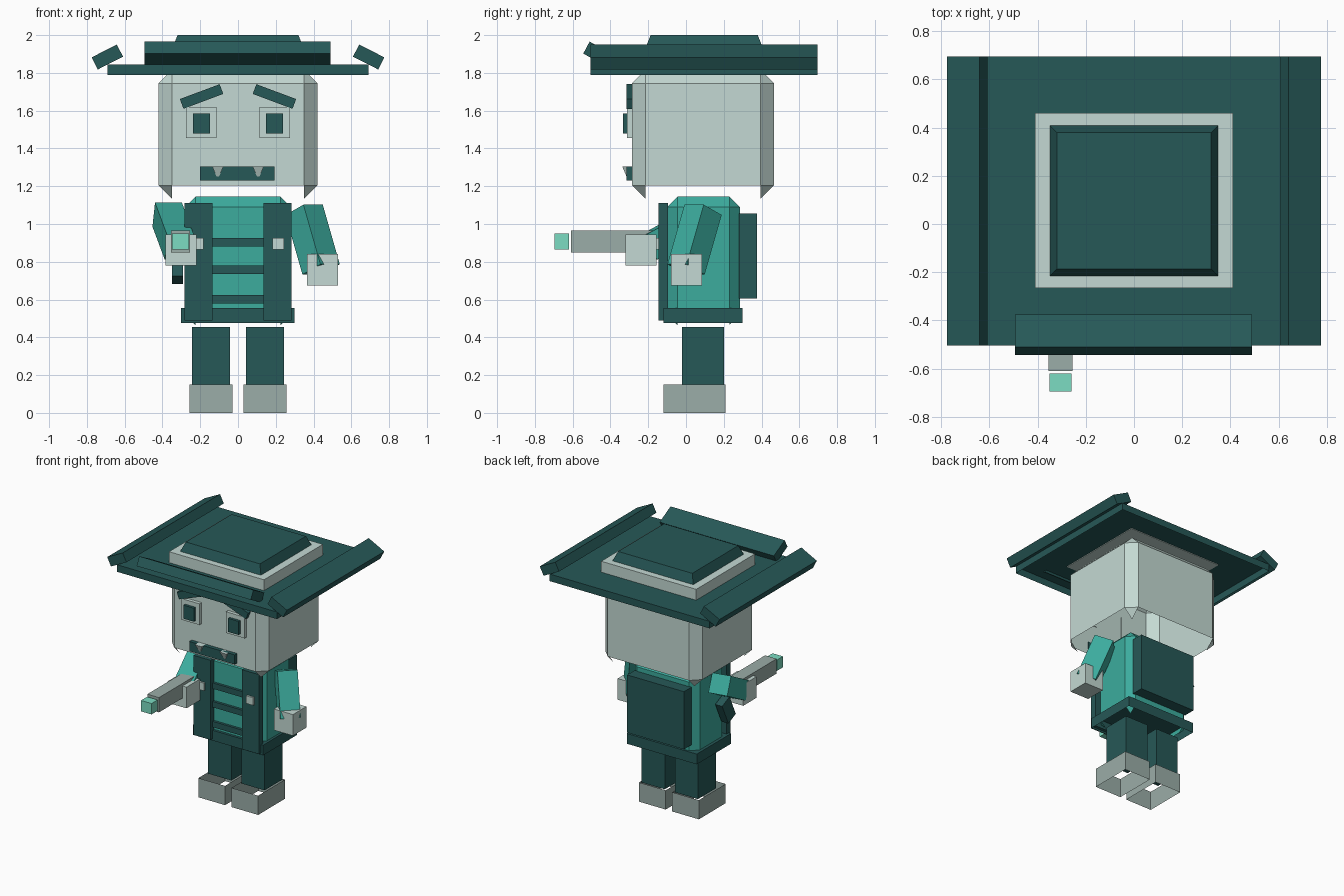
import bpy, bmesh
from math import radians
from mathutils import Matrix, Vector, Euler

cube = bpy.data.objects.get("Cube")
if cube:
    bpy.data.objects.remove(cube, do_unlink=True)


def material(name, rgb):
    lin = [((c / 255 + 0.055) / 1.055) ** 2.4 for c in rgb] + [1]
    m = bpy.data.materials.new(name)
    m.use_nodes = True
    m.diffuse_color = lin
    m.node_tree.nodes["Principled BSDF"].inputs["Base Color"].default_value = lin
    return m


DARK = material("dark teal", (38, 88, 87))
PALE = material("pale grey", (196, 217, 211))
GREY = material("mid grey", (155, 173, 168))
TEAL = material("teal", (60, 172, 158))
MINT = material("mint", (124, 220, 194))


def finish(name, bm, mat):
    mesh = bpy.data.meshes.new(name)
    bm.to_mesh(mesh)
    bm.free()
    mesh.materials.append(mat)
    obj = bpy.data.objects.new(name, mesh)
    bpy.context.collection.objects.link(obj)
    return obj


def remove_faces(bm, test):
    bm.normal_update()
    doomed = [f for f in bm.faces if test(f)]
    bmesh.ops.delete(bm, geom=doomed, context='FACES')


def box(name, x, y, z, mat, taper=None, bevel=0, no_bottom=False, no_top=False):
    """Box from axis ranges; taper insets the top, bevel leaves hanging lower corners."""
    bm = bmesh.new()
    bmesh.ops.create_cube(bm, size=1)
    for v in bm.verts:
        top = v.co.z > 0
        v.co = [r[0] + (r[1] - r[0]) * (c + 0.5) for r, c in zip((x, y, z), v.co)]
        if taper and top:
            v.co.x += taper if v.co.x < sum(x) / 2 else -taper
            v.co.y += taper if v.co.y < sum(y) / 2 else -taper
    if bevel:
        bmesh.ops.bevel(bm, geom=bm.edges[:], offset=bevel, segments=1,
                        affect='EDGES', profile=0.5)
        remove_faces(bm, lambda f: f.normal.z < -0.3 and len(f.verts) > 3)
    if no_bottom:
        remove_faces(bm, lambda f: f.normal.z < -0.9)
    if no_top:
        remove_faces(bm, lambda f: f.normal.z > 0.9)
    return finish(name, bm, mat)


def turned_box(name, centre, size, mat, rot):
    bm = bmesh.new()
    turn = Euler([radians(a) for a in rot]).to_matrix().to_4x4()
    bmesh.ops.create_cube(bm, size=1, matrix=Matrix.Translation(centre) @ turn
                          @ Matrix.Diagonal((*size, 1)))
    return finish(name, bm, mat)


def limb(name, start, end, width, mat):
    """Square bar between two points."""
    start, end = Vector(start), Vector(end)
    d = end - start
    turn = d.to_track_quat('-Z', 'Y').to_matrix().to_4x4()
    bm = bmesh.new()
    bmesh.ops.create_cube(bm, size=1, matrix=Matrix.Translation((start + end) / 2) @ turn
                          @ Matrix.Diagonal((width, width, d.length, 1)))
    return finish(name, bm, mat)


def span(side, a, b):
    return sorted((side * a, side * b))


# Head and torso shells
box("head", (-.42, .42), (-.285, .465), (1.135, 1.815), PALE, bevel=.07)
box("torso", (-.28, .28), (-.1, .285), (.465, 1.145), TEAL, bevel=.055)

# Clothing
box("belt", (-.303, .3), (-.12, .3), (.475, .555), DARK, no_bottom=True)
box("backpack", (-.245, .245), (.28, .375), (.605, 1.055), DARK)
for i, z in enumerate((.58, .735, .88)):
    box(f"chest_stripe_{i + 1}", (-.15, .15), (-.12, -.095), (z, z + .045), DARK)

# Parts repeated on both sides
for side, label in ((1, "left"), (-1, "right")):
    box(label + "_leg", span(side, .043, .243), (-.02, .2), (.15, .455), DARK)
    box(label + "_foot", span(side, .028, .258), (-.12, .21), (0, .15), GREY,
        no_bottom=True, no_top=True)
    box(label + "_vest_panel", span(side, .135, .283), (-.145, -.095), (.49, 1.11), DARK)
    box(label + "_button", span(side, .183, .243), (-.16, -.14), (.865, .925), PALE)
    box(label + "_eye", span(side, .115, .275), (-.312, -.28), (1.455, 1.62), PALE)
    box(label + "_pupil", span(side, .148, .238), (-.333, -.31), (1.48, 1.585), DARK)
    turned_box(label + "_eyebrow", (side * .193, -.3, 1.675), (.225, .03, .055), DARK,
               (0, side * 20.5, 0))
    turned_box(label + "_hat_plank", (side * .692, .095, 1.884), (.15, 1.2, .072), DARK,
               (0, side * 27, 0))
    # Downward fang
    bm = bmesh.new()
    bmesh.ops.create_cone(bm, cap_ends=True, segments=4, radius1=0, radius2=.042, depth=.07,
                          matrix=Matrix.Translation((side * .107, -.308, 1.27))
                          @ Matrix.Rotation(radians(45), 4, 'Z'))
    finish(label + "_fang", bm, PALE)

box("mouth", (-.2, .192), (-.315, -.28), (1.23, 1.305), DARK)

# Arms and hands
limb("left_arm", (.35, .09, 1.075), (.44, 0, .76), .145, TEAL)
box("left_hand", (.365, .53), (-.08, .085), (.675, .84), PALE)
limb("right_arm", (-.375, .12, 1.05), (-.31, -.2, .875), .145, TEAL)
box("right_hand", (-.385, -.22), (-.32, -.155), (.78, .945), PALE)

# Held tool
box("tool_barrel", (-.355, -.255), (-.61, -.14), (.85, .965), GREY)
box("tool_tip", (-.35, -.26), (-.695, -.62), (.865, .95), MINT)
turned_box("tool_grip", (-.32, -.03, .785), (.06, .1, .18), DARK, (-25, 0, 0))

# Hat
box("hat_brim", (-.69, .69), (-.505, .695), (1.79, 1.845), DARK, no_bottom=True)
box("hat_band", (-.41, .41), (-.265, .46), (1.84, 1.93), PALE)
box("hat_crown", (-.35, .35), (-.217, .41), (1.925, 2.0), DARK, taper=.03)
turned_box("hat_front_plank", (-.002, -.46, 1.898), (.985, .152, .072), DARK, (-28, 0, 0))
